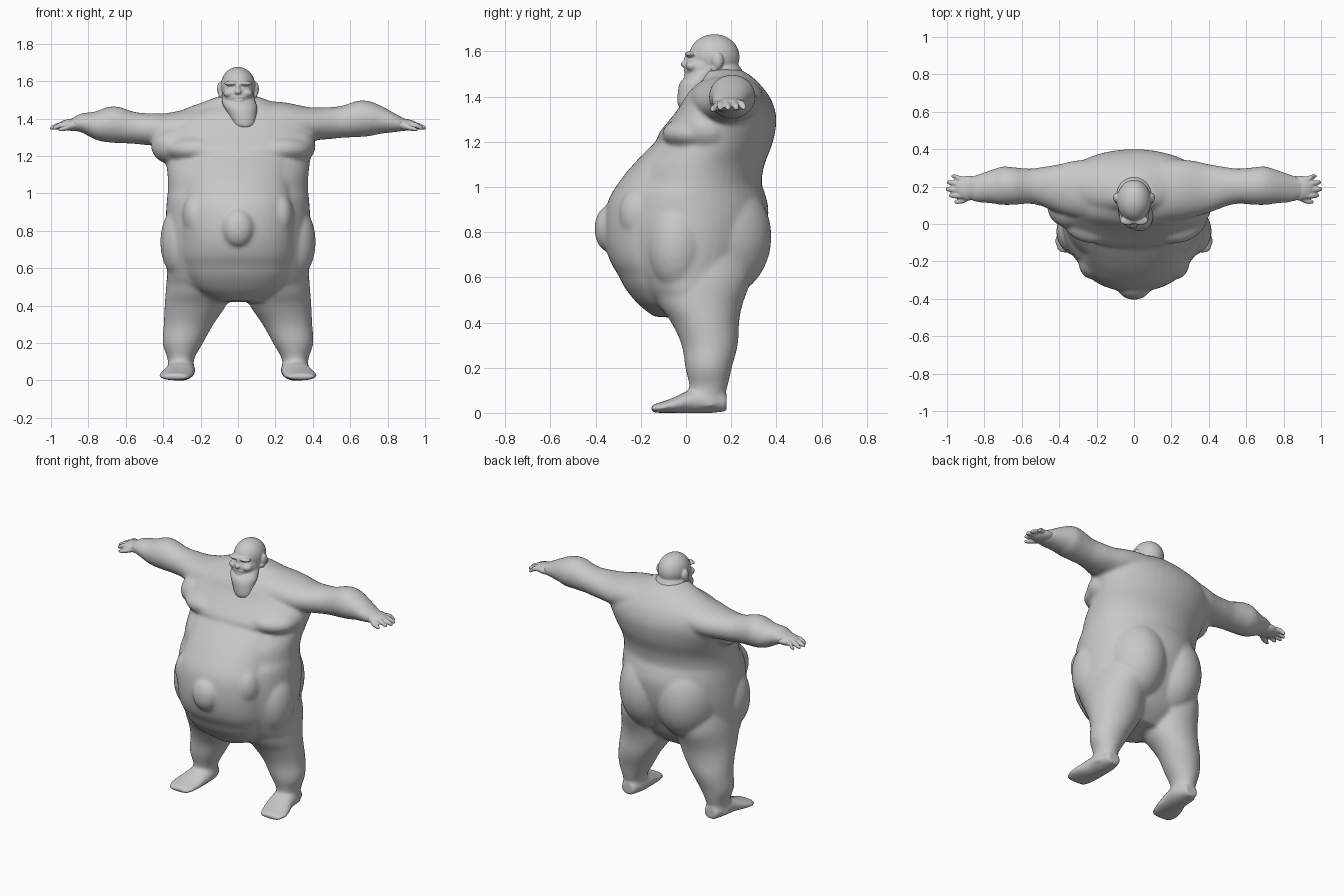
import bpy, bmesh, math
from mathutils import Matrix, Vector

skin = bpy.data.materials.new("plain_grey")
skin.diffuse_color = (0.58, 0.58, 0.58, 1)
SIDES = (-1, 1)


def blob(bm, c, r):
    """Ellipsoid with centre c and radii r."""
    m = Matrix.Translation(c) @ Matrix.Diagonal((*r, 1))
    bmesh.ops.create_icosphere(bm, subdivisions=4, radius=1, matrix=m)


def smooth_rings(rings, steps=5):
    """Catmull-Rom interpolation between the given rings."""
    out = []
    for i in range(len(rings) - 1):
        p = [rings[max(0, min(len(rings) - 1, i + k))] for k in (-1, 0, 1, 2)]
        for s in range(steps):
            t = s / steps
            out.append([0.5 * (2 * b + (c - a) * t + (2 * a - 5 * b + 4 * c - d) * t * t
                               + (3 * b - a - 3 * c + d) * t ** 3) for a, b, c, d in zip(*p)])
    return out + [list(rings[-1])]


def loft(bm, axis, rings, n=48, e=2.0):
    """Closed tube of superellipses; ring = (position, centre u, centre v, radius u, radius v)."""
    u, v = {'x': (1, 2), 'y': (0, 2), 'z': (0, 1)}[axis]
    w = 'xyz'.index(axis)
    power = lambda q: math.copysign(abs(q) ** (2 / e), q)
    loops = []
    for pos, cu, cv, ru, rv in smooth_rings(rings):
        loop = []
        for k in range(n):
            a = 2 * math.pi * k / n
            p = Vector((0, 0, 0))
            p[w], p[u], p[v] = pos, cu + ru * power(math.cos(a)), cv + rv * power(math.sin(a))
            loop.append(bm.verts.new(p))
        loops.append(loop)
    faces = [bm.faces.new(loops[0]), bm.faces.new(loops[-1])]
    for a, b in zip(loops, loops[1:]):
        for k in range(n):
            j = (k + 1) % n
            faces.append(bm.faces.new((a[k], a[j], b[j], b[k])))
    bmesh.ops.recalc_face_normals(bm, faces=faces)


def finish(bm, name, voxel, iterations):
    """Fuse the overlapping volumes into one smooth skin."""
    me = bpy.data.meshes.new(name)
    bm.to_mesh(me)
    bm.free()
    ob = bpy.data.objects.new(name, me)
    bpy.context.collection.objects.link(ob)
    rm = ob.modifiers.new("fuse", 'REMESH')
    rm.mode = 'VOXEL'
    rm.voxel_size = voxel
    sm = ob.modifiers.new("soften", 'SMOOTH')
    sm.factor = 0.5
    sm.iterations = iterations
    dg = bpy.context.evaluated_depsgraph_get()
    new = bpy.data.meshes.new_from_object(ob.evaluated_get(dg))
    ob.modifiers.clear()
    ob.data = new
    new.name = name
    new.materials.clear()
    new.materials.append(skin)
    new.polygons.foreach_set("use_smooth", [True] * len(new.polygons))
    new.update()
    return ob


# ---- body ----
bm = bmesh.new()

# torso core from hips to neck
loft(bm, 'z', [(.42, 0, .03, .22, .11), (.50, 0, .02, .36, .20), (.60, 0, .01, .382, .265),
               (.70, 0, .01, .388, .315), (.80, 0, .015, .39, .34), (.90, 0, .02, .385, .345),
               (.97, 0, .025, .38, .325), (1.02, 0, .04, .375, .295), (1.1, 0, .065, .377, .283),
               (1.2, 0, .13, .39, .255), (1.3, 0, .17, .41, .23), (1.38, 0, .195, .39, .185),
               (1.44, 0, .195, .31, .145), (1.49, 0, .18, .18, .11), (1.52, 0, .16, .1, .08)])

# hanging belly with its lower apron
loft(bm, 'z', [(.425, 0, -.06, .1, .08), (.48, 0, -.08, .215, .13), (.55, 0, -.09, .27, .178),
               (.61, 0, -.1, .29, .2), (.67, 0, -.1, .308, .235), (.75, 0, -.1, .315, .257),
               (.85, 0, -.1, .318, .26), (.95, 0, -.1, .305, .24), (1.05, 0, -.07, .285, .205),
               (1.13, 0, -.03, .28, .175), (1.2, 0, .02, .28, .155), (1.25, 0, .05, .25, .14)], e=2.2)

# chest sloping down from the neck to its overhanging lower edge
loft(bm, 'z', [(1.19, 0, .05, .32, .15), (1.205, 0, .04, .36, .165), (1.24, 0, .04, .38, .158),
               (1.3, 0, .08, .385, .15), (1.36, 0, .115, .36, .14), (1.42, 0, .14, .29, .132),
               (1.47, 0, .16, .17, .1)], e=2.2)

# navel bulge
blob(bm, (0, -.345, .815), (.084, .06, .1))

for s in SIDES:
    # breasts, and the armpit fold that hangs further out on the right arm
    blob(bm, (s * .21, .05, 1.235), (.185, .155, .08))
    blob(bm, (s * (.35 if s < 0 else .3), .1, 1.255), (.115, .12, .1))
    # flank bumps, love handles, buttocks
    blob(bm, (s * .225, -.2, .88), (.072, .095, .12))
    blob(bm, (s * .3, -.04, .74), (.115, .13, .2))
    blob(bm, (s * .135, .13, .78), (.2, .248, .28))
    # leg
    loft(bm, 'z', [(.03, s * .31, .09, .075, .08), (.07, s * .306, .09, .07, .08),
                   (.12, s * .305, .1, .073, .085), (.2, s * .295, .1, .108, .103),
                   (.3, s * .264, .105, .133, .124), (.4, s * .228, .085, .164, .15),
                   (.48, s * .212, .065, .174, .185), (.6, s * .2, .06, .175, .23),
                   (.7, s * .19, .06, .165, .22)])
    # foot
    loft(bm, 'y', [(.18, s * .305, .045, .047, .04), (.1, s * .305, .055, .074, .056),
                   (.02, s * .31, .05, .08, .052), (-.05, s * .325, .035, .09, .035),
                   (-.11, s * .335, .024, .087, .024), (-.155, s * .335, .018, .064, .017)])
    # arm, with the left one held slightly higher
    arm = [(.12, .18, 1.37, .17, .11), (.25, .185, 1.365, .16, .105), (.33, .188, 1.358, .148, .096),
           (.4, .19, 1.355, .13, .088), (.5, .2, 1.36, .103, .085), (.56, .202, 1.367, .094, .086),
           (.64, .203, 1.382, .1, .097), (.7, .205, 1.383, .103, .094), (.76, .2, 1.378, .09, .076),
           (.84, .19, 1.377, .073, .05), (.88, .19, 1.369, .06, .036), (.92, .19, 1.365, .05, .022)]
    loft(bm, 'x', [(s * x, cy, cz + (s * .016 if x < .8 else 0), ry, rz)
                   for x, cy, cz, ry, rz in arm])
finish(bm, "body", .0105, 10)

# ---- hands ----
for s, name in ((-1, "right_hand"), (1, "left_hand")):
    bm = bmesh.new()
    blob(bm, (s * .88, .192, 1.366), (.08, .066, .032))
    for y0, y1, tip in ((.235, .255, .975), (.207, .222, 1.0), (.178, .186, 1.006), (.152, .152, .99)):
        loft(bm, 'x', [(s * .9, y0, 1.368, .015, .015), (s * .945, (y0 + y1) / 2, 1.366, .016, .016),
                       (s * (tip - .015), y1, 1.353, .013, .013), (s * tip, y1, 1.346, .006, .006)], 14)
    # thumb
    loft(bm, 'x', [(s * .87, .155, 1.362, .02, .016), (s * .91, .13, 1.352, .018, .015),
                   (s * .945, .12, 1.343, .013, .012), (s * .96, .118, 1.34, .006, .006)], 14)
    finish(bm, name, .005, 3)

# ---- bearded head ----
bm = bmesh.new()
blob(bm, (0, .125, 1.575), (.092, .112, .101))       # cranium
blob(bm, (0, .085, 1.525), (.085, .092, .085))       # face
blob(bm, (0, .16, 1.47), (.105, .1, .1))             # neck
blob(bm, (0, -.002, 1.543), (.019, .022, .016))      # nose tip
blob(bm, (0, .008, 1.562), (.012, .018, .026))       # nose bridge
blob(bm, (.002, .004, 1.513), (.036, .014, .008))    # upper lip
blob(bm, (.002, .004, 1.497), (.03, .014, .008))     # lower lip
for s in SIDES:
    blob(bm, (s * .034, .02, 1.588), (.042, .026, .013))    # brow
    blob(bm, (s * .045, .03, 1.535), (.034, .032, .024))    # cheek
    blob(bm, (s * .093, .14, 1.558), (.019, .026, .038))    # ear
    blob(bm, (s * .09, .125, 1.525), (.014, .016, .018))    # ear lobe
# beard swept slightly to the left
loft(bm, 'z', [(1.338, .036, .012, .028, .025), (1.365, .034, .016, .058, .052),
               (1.42, .025, .03, .075, .066), (1.46, .014, .045, .088, .072),
               (1.49, .004, .068, .09, .07), (1.52, 0, .09, .086, .066), (1.55, 0, .1, .08, .06)])
finish(bm, "bearded_head", .005, 5)
